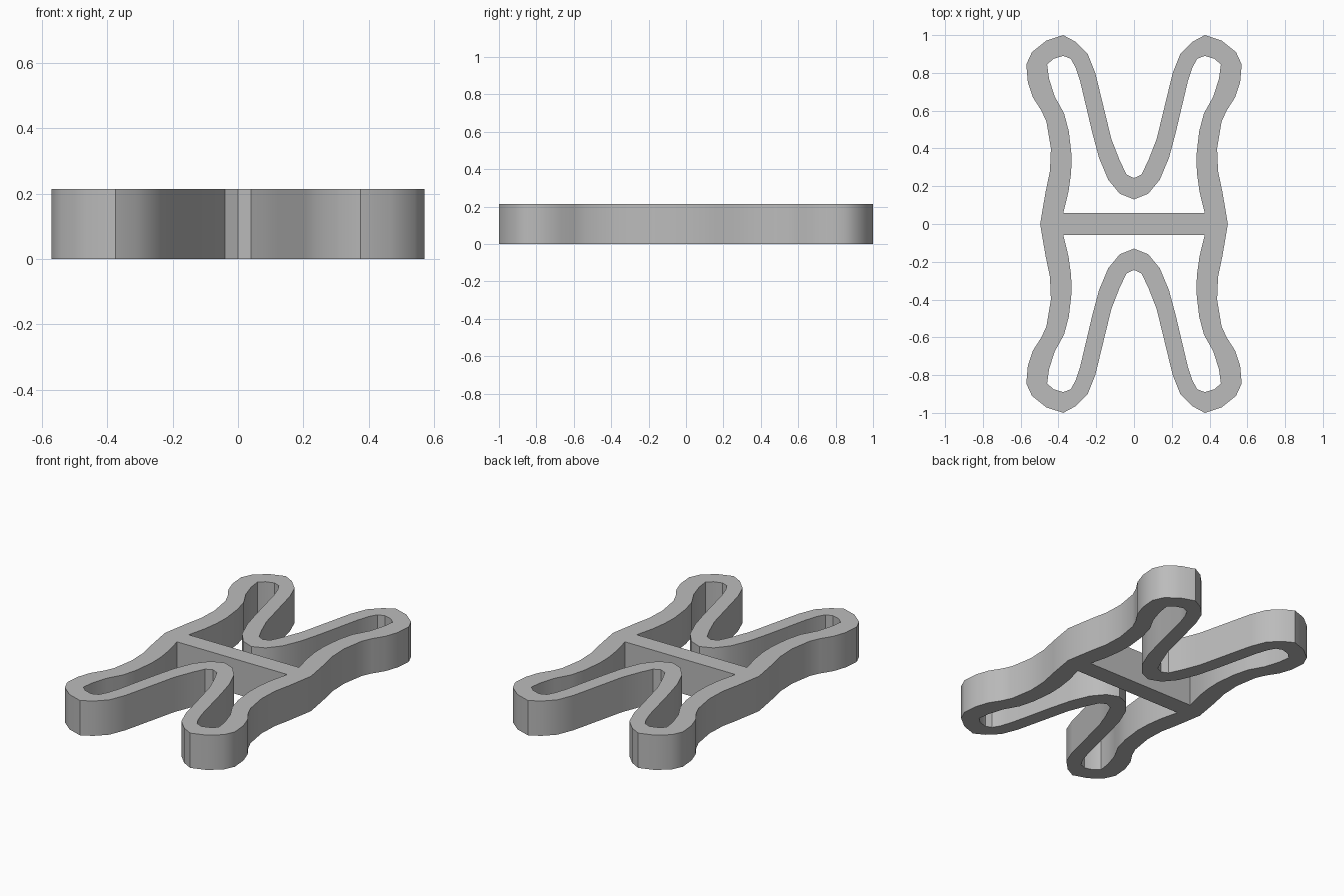
import bpy
import bmesh

HEIGHT = 0.214

cube = bpy.data.objects.get("Cube")
if cube:
    bpy.data.objects.remove(cube, do_unlink=True)

# Quarter profiles: outer wall from the side to the notch, and one leg opening
outer_quarter = [(.497, 0), (.468, .17), (.445, .28), (.44, .4), (.463, .54),
                 (.49, .6), (.535, .67), (.562, .75), (.57, .845), (.54, .91),
                 (.465, .97), (.375, 1), (.31, .965), (.245, .9), (.205, .8),
                 (.12, .45), (.077, .34), (.04, .262), (0, .243)]
hole_half = [(.375, .057), (.347, .17), (.333, .27), (.33, .36), (.345, .49),
             (.37, .585), (.42, .675), (.45, .77), (.46, .845), (.425, .875),
             (.375, .89), (.335, .875), (.31, .83), (.285, .755), (.22, .48),
             (.185, .35), (.137, .235), (.075, .16), (0, .13)]


def mirror_x(points):
    """Close a half profile that ends on the centre line."""
    return points + [(-x, y) for x, y in reversed(points) if x > 0]


def mirror_y(points):
    return [(x, -y) for x, y in points]


back_wall = mirror_x(outer_quarter)
front_wall = mirror_y(back_wall[1:-1])
outline = back_wall + front_wall[::-1]
back_hole = mirror_x(hole_half)
front_hole = mirror_y(back_hole)

# Fill the outline around the two openings, then raise it
bm = bmesh.new()
edges = []
for loop in (outline, back_hole, front_hole):
    verts = [bm.verts.new((x, y, 0)) for x, y in loop]
    edges += [bm.edges.new((a, b)) for a, b in zip(verts, verts[1:] + verts[:1])]
bmesh.ops.triangle_fill(bm, edges=edges, use_beauty=True, use_dissolve=False)
raised = bmesh.ops.extrude_face_region(bm, geom=bm.faces[:], use_keep_orig=True)
top = [g for g in raised["geom"] if isinstance(g, bmesh.types.BMVert)]
bmesh.ops.translate(bm, verts=top, vec=(0, 0, HEIGHT))
bmesh.ops.recalc_face_normals(bm, faces=bm.faces[:])
mesh = bpy.data.meshes.new("looped_frame")
bm.to_mesh(mesh)
bm.free()

# Plain grey
grey = bpy.data.materials.new("grey")
grey.use_nodes = True
colour = (.5, .5, .5, 1)
grey.diffuse_color = colour
grey.node_tree.nodes["Principled BSDF"].inputs["Base Color"].default_value = colour
mesh.materials.append(grey)

frame = bpy.data.objects.new("looped_frame", mesh)
bpy.context.collection.objects.link(frame)
bpy.context.view_layer.objects.active = frame
frame.select_set(True)
bpy.ops.object.shade_smooth_by_angle(angle=.6)
